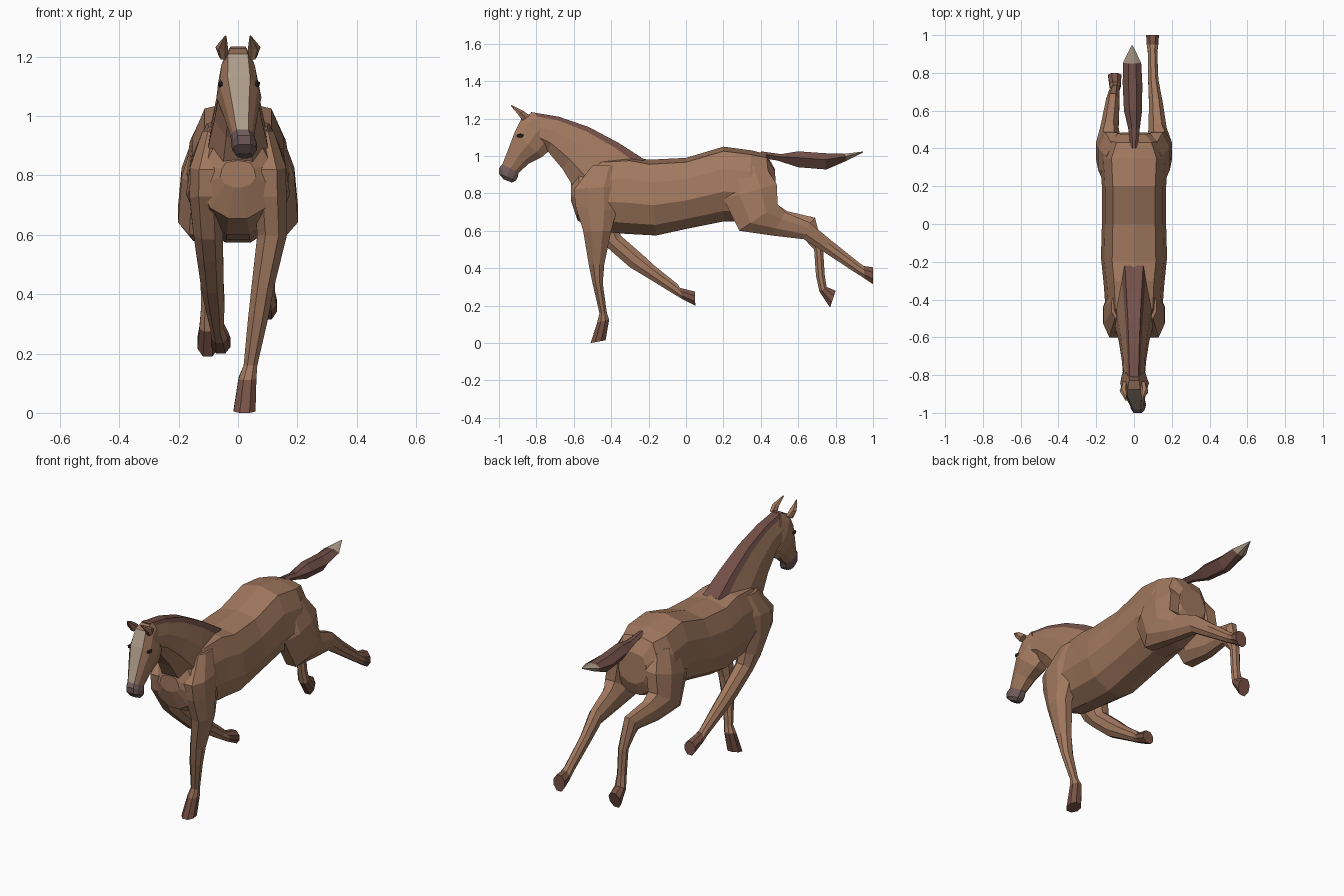
import bpy, bmesh
from mathutils import Vector


def material(name, rgb):
    m = bpy.data.materials.new(name)
    m.diffuse_color = (*rgb, 1)
    return m


COAT = material("coat", (0.36, 0.19, 0.115))
MANE = material("mane", (0.17, 0.08, 0.065))
HOOF = material("hoof", (0.19, 0.085, 0.06))
BLAZE = material("blaze", (0.42, 0.33, 0.25))
MUZZLE = material("muzzle", (0.16, 0.10, 0.10))
EYE = material("eye", (0.03, 0.02, 0.02))


def loft(name, sections, profile, mats, pick=lambda i, k: 0):
    """Skin rings; section = (y1, z1, y2, z2, x, half_width), profile = (along 1->2, width)."""
    bm = bmesh.new()
    half = [(t, s) for t, s in profile]
    ring_def = half + [(t, -s) for t, s in reversed(half) if s > 0]
    rings = []
    for y1, z1, y2, z2, x, w in sections:
        rings.append([bm.verts.new((x + s * w, y1 + (y2 - y1) * t, z1 + (z2 - z1) * t))
                      for t, s in ring_def])
    n = len(ring_def)
    for i, (a, b) in enumerate(zip(rings, rings[1:])):
        for k in range(n):
            j = (k + 1) % n
            f = bm.faces.new((a[k], a[j], b[j], b[k]))
            f.material_index = pick(i, k)
    bm.faces.new(rings[0]).material_index = pick(0, -1)
    bm.faces.new(rings[-1]).material_index = pick(len(rings) - 2, -1)
    bmesh.ops.recalc_face_normals(bm, faces=bm.faces)
    me = bpy.data.meshes.new(name)
    bm.to_mesh(me)
    bm.free()
    for m in mats:
        me.materials.append(m)
    ob = bpy.data.objects.new(name, me)
    bpy.context.collection.objects.link(ob)
    return ob


def flip(sections):
    return [(*s[:4], -s[4], s[5]) for s in sections]


# Torso
loft("torso", [
    (-.615, .85, -.615, .76, 0, .06),
    (-.57, .91, -.58, .655, 0, .125),
    (-.45, .99, -.47, .60, 0, .15),
    (-.30, 1.0, -.34, .585, 0, .16),
    (-.20, .98, -.16, .575, 0, .175),
    (0, .99, 0, .61, 0, .17),
    (.20, 1.05, .20, .65, 0, .17),
    (.35, 1.03, .33, .65, 0, .18),
    (.43, 1.01, .46, .69, 0, .14),
    (.475, .93, .485, .76, 0, .09),
], [(0, 0), (.06, .66), (.3, .9), (.6, 1), (.86, .75), (1, .25)], [COAT])

# Neck with the mane along its crest
loft("neck", [
    (-.22, .98, -.54, .72, 0, .12),
    (-.36, 1.07, -.605, .84, 0, .10),
    (-.52, 1.155, -.66, .93, 0, .08),
    (-.68, 1.21, -.735, 1.02, 0, .065),
    (-.83, 1.235, -.76, 1.05, 0, .06),
], [(0, .4), (.1, .55), (.4, .9), (.75, 1), (1, .5)], [COAT, MANE],
    lambda i, k: 1 if k in (0, 8, 9) else 0)

# Head with blaze and dark muzzle
loft("head", [
    (-.81, 1.235, -.73, 1.08, 0, .05),
    (-.875, 1.21, -.735, 1.025, 0, .066),
    (-.915, 1.13, -.77, .995, .003, .076),
    (-.945, 1.05, -.84, .96, .008, .058),
    (-.982, .955, -.895, .91, .015, .04),
    (-1.0, .935, -.90, .885, .02, .043),
    (-1.0, .905, -.91, .868, .022, .042),
    (-.975, .875, -.93, .858, .022, .028),
], [(0, .5), (.2, .85), (.5, 1), (.8, .8), (1, .4)], [COAT, BLAZE, MUZZLE],
    lambda i, k: 2 if i >= 4 else (1 if k == 9 and i >= 1 else 0))

# Ears and eyes
SMALL = [(0, .5), (.5, 1), (1, .5)]
for side, label in ((1, "right"), (-1, "left")):
    loft(label + "_ear", [
        (-.875, 1.19, -.835, 1.215, side * .05, .015),
        (-.90, 1.225, -.868, 1.24, side * .055, .021),
        (-.937, 1.268, -.932, 1.272, side * .042, .003),
    ], SMALL, [COAT])
    bpy.ops.mesh.primitive_ico_sphere_add(subdivisions=1, radius=.017,
                                          location=(.003 + side * .061, -.885, 1.108))
    eye = bpy.context.object
    eye.name = label + "_eye"
    eye.scale = (.7, 1.2, .7)
    eye.data.materials.append(EYE)

# Tail with pale tip
loft("tail", [
    (.40, 1.025, .41, .99, 0, .018),
    (.51, 1.01, .49, .975, 0, .03),
    (.60, 1.025, .60, .94, -.005, .048),
    (.74, 1.015, .75, .928, -.008, .052),
    (.85, 1.012, .86, .975, -.01, .048),
    (.945, 1.024, .945, 1.018, -.01, .003),
], [(0, .4), (.4, 1), (1, .3)], [MANE, BLAZE], lambda i, k: 1 if i == 4 else 0)

# Legs: shared shoulder and haunch, then one pose per leg
LEG = [(0, .45), (.3, 1), (.7, 1), (1, .45)]
SHOULDER = [
    (-.50, .95, -.37, .95, .085, .035),
    (-.60, .82, -.37, .84, .105, .057),
    (-.59, .73, -.37, .71, .108, .055),
]
HAUNCH = [
    (.22, .94, .42, .95, .09, .055),
    (.20, .77, .485, .85, .12, .07),
    (.285, .60, .49, .74, .135, .067),
]


def leg(name, sections):
    last = len(sections) - 2
    loft(name, sections, LEG, [COAT, HOOF], lambda i, k: 1 if i == last else 0)


leg("right_front_leg", SHOULDER + [
    (-.55, .60, -.40, .60, .115, .05),
    (-.52, .42, -.437, .42, .083, .038),
    (-.50, .32, -.445, .32, .068, .034),
    (-.463, .16, -.423, .16, .042, .023),
    (-.475, .11, -.411, .125, .032, .03),
    (-.51, 0, -.43, .015, .022, .037),
])
leg("left_front_leg", flip(SHOULDER + [
    (-.50, .585, -.36, .635, .10, .05),
    (-.42, .51, -.35, .575, .095, .045),
    (-.30, .405, -.235, .475, .087, .038),
    (-.20, .345, -.17, .415, .08, .034),
    (-.07, .265, -.045, .315, .07, .023),
    (-.02, .235, -.033, .295, .063, .028),
    (.05, .20, .047, .275, .058, .033),
]))
leg("right_hind_leg", HAUNCH + [
    (.46, .575, .53, .70, .125, .048),
    (.63, .555, .66, .645, .115, .036),
    (.74, .485, .775, .55, .102, .027),
    (.90, .38, .925, .43, .098, .025),
    (.955, .345, .95, .412, .098, .031),
    (1.0, .315, 1.0, .405, .098, .034),
])
leg("left_hind_leg", flip(HAUNCH + [
    (.46, .58, .54, .705, .13, .048),
    (.61, .58, .69, .67, .112, .035),
    (.685, .50, .733, .50, .102, .026),
    (.695, .36, .742, .36, .10, .024),
    (.713, .275, .752, .30, .10, .03),
    (.77, .19, .80, .28, .102, .035),
]))
